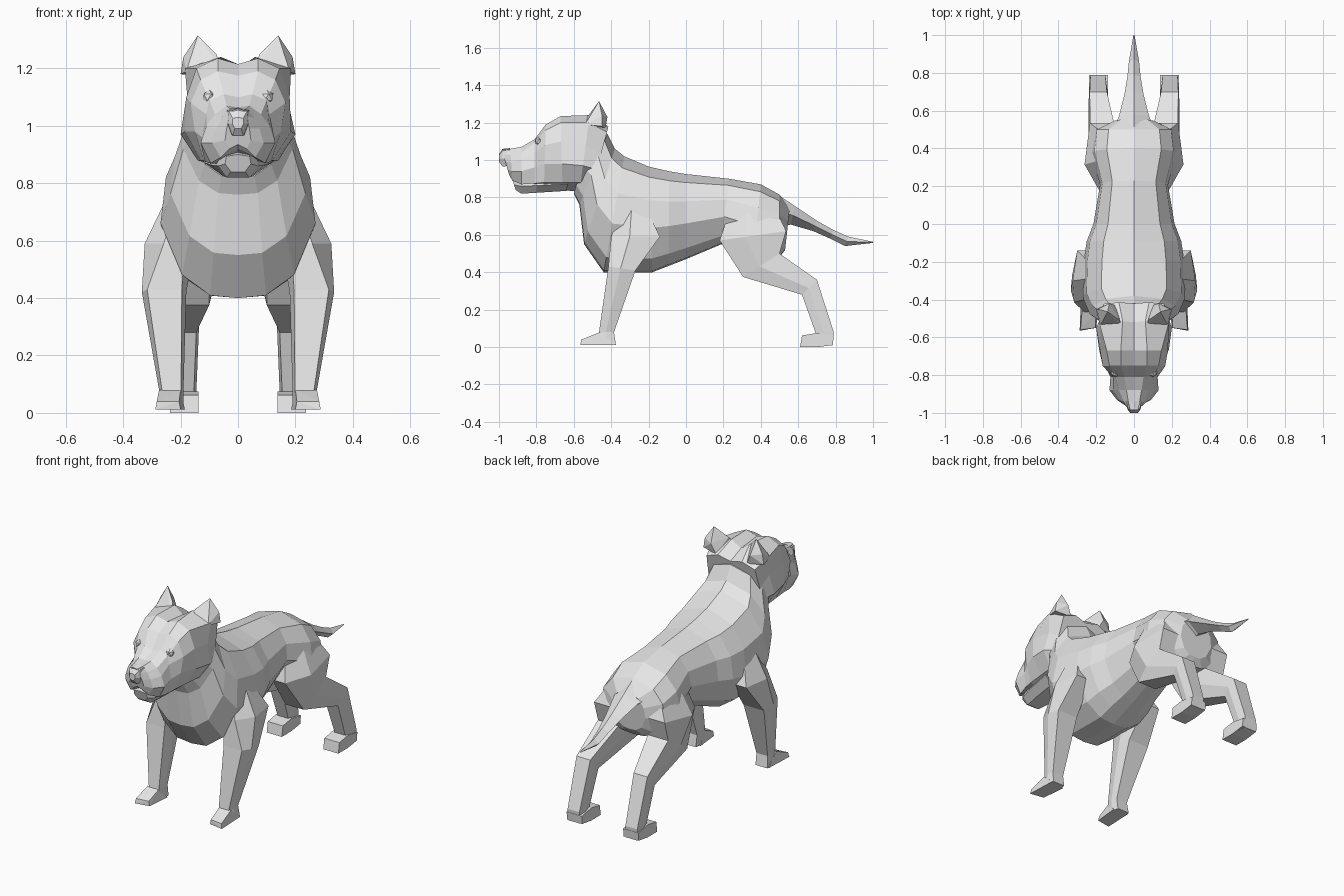
import bpy, bmesh
from mathutils import Vector

coat = bpy.data.materials.new("grey_coat")
coat.diffuse_color = (0.8, 0.8, 0.8, 1)


def finish(name, bm):
    bmesh.ops.recalc_face_normals(bm, faces=bm.faces[:])
    mesh = bpy.data.meshes.new(name)
    bm.to_mesh(mesh)
    bm.free()
    mesh.materials.append(coat)
    obj = bpy.data.objects.new(name, mesh)
    bpy.context.collection.objects.link(obj)
    return obj


def loft(bm, rings):
    """Skin a list of equal rings and cap both ends."""
    vs = [[bm.verts.new(p) for p in r] for r in rings]
    n = len(vs[0])
    for a, b in zip(vs, vs[1:]):
        for i in range(n):
            j = (i + 1) % n
            bm.faces.new((a[i], a[j], b[j], b[i]))
    bm.faces.new(vs[0])
    bm.faces.new(vs[-1][::-1])


def mirrored_ring(half):
    """Close a half outline that runs from top centre to bottom centre."""
    return half + [Vector((-p.x, p.y, p.z)) for p in half[-2:0:-1]]


def spine_ring(yt, zt, yb, zb, w, outline):
    top, bot = Vector((0, yt, zt)), Vector((0, yb, zb))
    return mirrored_ring([top.lerp(bot, t) + Vector((w * k, 0, 0)) for t, k in outline])


def spine_loft(name, outline, sections):
    bm = bmesh.new()
    loft(bm, [spine_ring(*s, outline) for s in sections])
    return finish(name, bm)


def pair_loft(name, rings):
    bm = bmesh.new()
    for s in (1, -1):
        loft(bm, [[(s * x, y, z) for x, y, z in r] for r in rings])
    return finish(name, bm)


def pair_hull(name, points):
    bm = bmesh.new()
    for s in (1, -1):
        vs = [bm.verts.new((s * x, y, z)) for x, y, z in points]
        bmesh.ops.convex_hull(bm, input=vs)
    return finish(name, bm)


# Leg cross-sections: rounded upper leg and squarer lower leg
ROUND = [(.2, 0), (.62, 0), (1, .38), (.86, 1), (.3, 1), (0, .55)]
SQUARE = [(.1, 0), (.88, 0), (1, .45), (.95, 1), (.08, 1), (0, .5)]


def leg_ring(shape, yf, zf, yb, zb, x0, x1):
    return [(x0 + (x1 - x0) * u, yf + (yb - yf) * v, zf + (zb - zf) * v) for u, v in shape]


# Torso and neck: top y, z, bottom y, z, half width
spine_loft("torso", [(0, 0), (.1, .64), (.32, .93), (.58, 1), (.87, .72), (.985, .36), (1, 0)], [
    (.555, .75, .53, .52, .11),
    (.50, .815, .50, .48, .21),
    (.40, .87, .36, .48, .225),
    (.23, .90, .19, .55, .18),
    (.00, .925, .00, .47, .215),
    (-.09, .94, -.09, .435, .25),
    (-.20, .965, -.18, .40, .265),
    (-.33, 1.02, -.44, .40, .27),
    (-.38, 1.06, -.545, .55, .235),
    (-.42, 1.14, -.57, .76, .19),
    (-.50, 1.18, -.60, .82, .16)])

# Tail
spine_loft("tail", [(0, 0), (.5, 1), (1, 0)], [
    (.46, .835, .46, .63, .13),
    (.58, .755, .56, .655, .08),
    (.70, .675, .68, .62, .05),
    (.79, .625, .77, .58, .035),
    (.87, .59, .85, .54, .027),
    (1.0, .563, 1.0, .557, .003)])

# Head: top y, bottom y, half outline (x, z)
HEAD = [
    (-.42, -.50, [(0, 1.16), (.08, 1.18), (.16, 1.15), (.17, 1.03), (.17, .95), (.09, .88), (0, .86)]),
    (-.52, -.57, [(0, 1.2), (.06, 1.24), (.185, 1.2), (.175, 1.08), (.2, .97), (.14, .88), (0, .83)]),
    (-.67, -.66, [(0, 1.215), (.07, 1.235), (.145, 1.2), (.18, 1.1), (.185, .98), (.13, .88), (0, .84)]),
    (-.75, -.76, [(0, 1.175), (.07, 1.19), (.13, 1.16), (.165, 1.08), (.15, .98), (.12, .88), (0, .84)]),
    (-.81, -.81, [(0, 1.10), (.05, 1.11), (.1, 1.09), (.11, 1.04), (.125, .96), (.115, .875), (0, .86)]),
    (-.88, -.88, [(0, 1.065), (.04, 1.07), (.08, 1.04), (.11, 1.0), (.13, .94), (.095, .87), (0, .9)]),
    (-.94, -.93, [(0, 1.06), (.03, 1.06), (.055, 1.03), (.075, .99), (.09, .94), (.06, .89), (0, .92)]),
    (-.985, -.95, [(0, 1.06), (.02, 1.055), (.03, 1.03), (.04, .99), (.045, .95), (.03, .92), (0, .935)]),
]
bm = bmesh.new()
rings = []
for yt, yb, outline in HEAD:
    zt, zb = outline[0][1], outline[-1][1]
    rings.append(mirrored_ring([Vector((x, yt + (yb - yt) * (zt - z) / (zt - zb), z))
                                for x, z in outline]))
loft(bm, rings)
finish("head", bm)

# Lower jaw
JAW = [(0, 0), (.1, .9), (.55, 1), (1, .55), (1, 0)]
spine_loft("lower_jaw", JAW, [
    (-.62, .92, -.64, .835, .12),
    (-.80, .91, -.80, .825, .095),
    (-.89, .91, -.88, .82, .07),
    (-.93, .90, -.91, .84, .045)])

# Nose
spine_loft("nose", JAW, [
    (-.94, 1.064, -.94, .97, .042),
    (-.98, 1.06, -.98, .965, .035),
    (-1.0, 1.03, -1.0, .99, .02)])

# Eyes
bm = bmesh.new()
for s in (1, -1):
    before = set(bm.verts)
    bmesh.ops.create_icosphere(bm, subdivisions=1, radius=.026)
    new = [v for v in bm.verts if v not in before]
    bmesh.ops.translate(bm, verts=new, vec=(s * .1, -.785, 1.1))
finish("eyes", bm)

# Ears
pair_hull("ears", [
    (.14, -.465, 1.315), (.06, -.55, 1.2), (.075, -.51, 1.25), (.18, -.54, 1.19),
    (.19, -.45, 1.24), (.2, -.45, 1.18), (.13, -.42, 1.23), (.1, -.43, 1.17)])

# Front legs: front y, z, back y, z, inner x, outer x
pair_loft("front_legs", [leg_ring(*s) for s in [
    (SQUARE, -.47, .012, -.375, .012, .19, .28),
    (SQUARE, -.465, .08, -.385, .08, .19, .275),
    (SQUARE, -.415, .43, -.27, .41, .18, .335),
    (ROUND, -.40, .59, -.14, .59, .15, .325),
    (ROUND, -.34, .75, -.21, .74, .13, .25)]])

# Front paws
pair_hull("front_paws", [
    (.2, -.55, .012), (.288, -.565, .012), (.185, -.40, .012), (.28, -.38, .012),
    (.205, -.55, .04), (.283, -.56, .04), (.2, -.46, .08), (.275, -.46, .08)])

# Hind legs
pair_loft("hind_legs", [leg_ring(*s) for s in [
    (ROUND, .25, .78, .48, .74, .06, .18),
    (ROUND, .18, .57, .535, .62, .06, .262),
    (SQUARE, .305, .375, .50, .50, .085, .24),
    (SQUARE, .62, .28, .70, .36, .135, .24),
    (SQUARE, .695, .07, .79, .08, .145, .235),
    (SQUARE, .70, .0, .785, .01, .145, .235)]])

# Hind paws
pair_hull("hind_paws", [(x, y, z) for x in (.137, .237) for y, z in [
    (.61, 0), (.62, .062), (.70, .075), (.79, .06), (.785, .012), (.70, 0)]])
